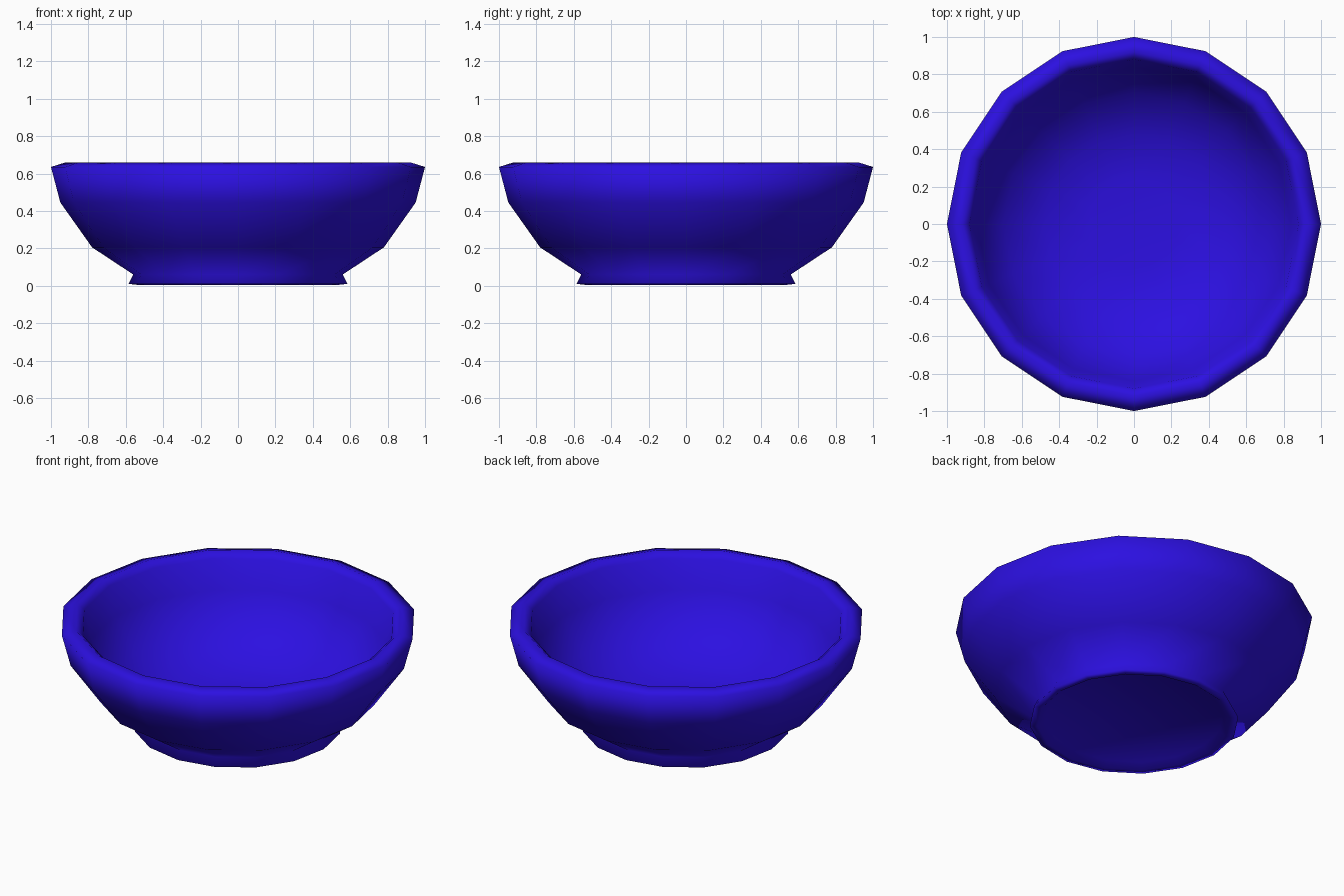
import bpy, bmesh, math

if "Cube" in bpy.data.objects:
    bpy.data.objects.remove(bpy.data.objects["Cube"])

SIDES = 16
# Lathe profile (radius, z): base cap, foot ring, outer wall, rim, inner wall, floor
PROFILE = [
    (0.50, 0.035), (0.54, 0.005), (0.585, 0.01), (0.56, 0.06),
    (0.78, 0.205), (0.95, 0.445), (1.00, 0.635),
    (0.92, 0.66), (0.88, 0.625),
    (0.84, 0.45), (0.70, 0.26), (0.48, 0.13), (0.24, 0.10),
]


def lathe(name, profile, sides):
    bm = bmesh.new()
    rings = []
    for r, z in profile:
        rings.append([bm.verts.new((r * math.cos(2 * math.pi * i / sides),
                                    r * math.sin(2 * math.pi * i / sides), z))
                      for i in range(sides)])
    for a, b in zip(rings, rings[1:]):
        for i in range(sides):
            j = (i + 1) % sides
            bm.faces.new((a[i], a[j], b[j], b[i]))
    # Close the underside and the inner floor
    bm.faces.new(rings[0][::-1])
    bm.faces.new(rings[-1])
    bmesh.ops.recalc_face_normals(bm, faces=bm.faces[:])
    for f in bm.faces:
        f.smooth = True
    mesh = bpy.data.meshes.new(name)
    bm.to_mesh(mesh)
    bm.free()
    obj = bpy.data.objects.new(name, mesh)
    bpy.context.collection.objects.link(obj)
    return obj


# Bowl with foot ring and rounded rim
bowl = lathe("bowl", PROFILE, SIDES)
glaze = bpy.data.materials.new("blue_glaze")
glaze.diffuse_color = (0.025, 0.005, 0.75, 1.0)
glaze.use_nodes = True
glaze.node_tree.nodes["Principled BSDF"].inputs["Base Color"].default_value = glaze.diffuse_color
bowl.data.materials.append(glaze)
